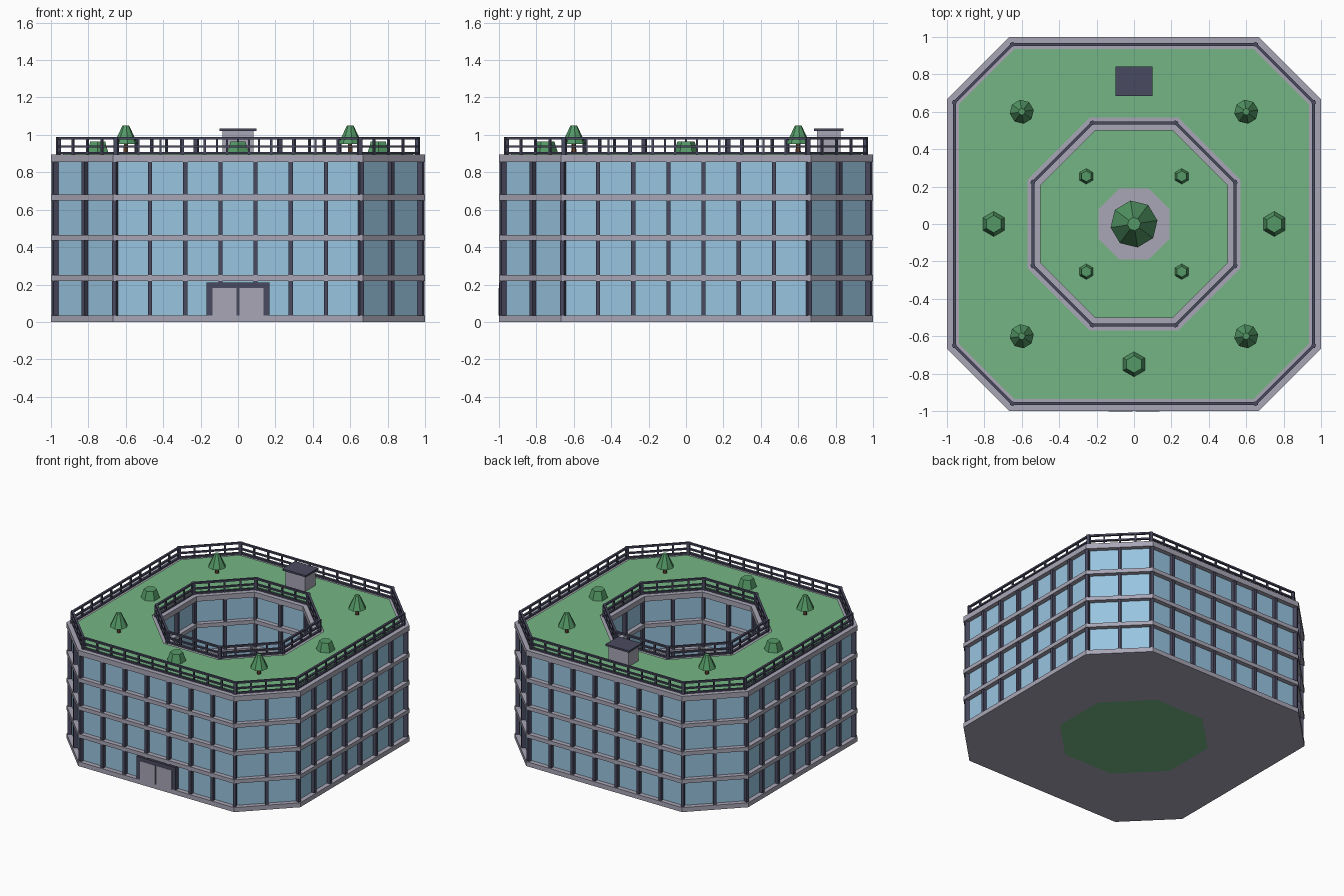
import bpy, bmesh, math
from mathutils import Matrix, Vector

if "Cube" in bpy.data.objects:
    bpy.data.objects.remove(bpy.data.objects["Cube"])


def material(name, rgb):
    m = bpy.data.materials.new(name)
    lin = [c / 12.92 if c <= 0.04045 else ((c + 0.055) / 1.055) ** 2.4 for c in rgb]
    m.diffuse_color = (*lin, 1)
    m.use_nodes = True
    m.node_tree.nodes["Principled BSDF"].inputs["Base Color"].default_value = m.diffuse_color
    return m


CONCRETE = material("pale concrete", (0.66, 0.65, 0.71))
GLASS = material("blue glass", (0.60, 0.77, 0.88))
METAL = material("dark metal", (0.29, 0.29, 0.38))
GRASS = material("grass", (0.46, 0.71, 0.52))
LEAF = material("leaf green", (0.33, 0.60, 0.40))
TRUNK = material("trunk brown", (0.40, 0.28, 0.20))


def finish(name, bm, mat):
    bmesh.ops.recalc_face_normals(bm, faces=bm.faces)
    me = bpy.data.meshes.new(name)
    bm.to_mesh(me)
    bm.free()
    me.materials.append(mat)
    ob = bpy.data.objects.new(name, me)
    bpy.context.collection.objects.link(ob)
    return ob


def octagon(h, c):
    return [(h, -c), (h, c), (c, h), (-c, h), (-h, c), (-h, -c), (-c, -h), (c, -h)]


def outer(d):
    """Outer outline moved inward by d."""
    return octagon(1 - d, 0.667 - d * 0.414)


def inner(h):
    """Regular courtyard outline with half width h."""
    return octagon(h, h * 0.4142)


def add_ring(bm, out, inn, z0, z1):
    loops = [[bm.verts.new((x, y, z)) for x, y in pts]
             for pts, z in ((out, z0), (out, z1), (inn, z1), (inn, z0))]
    for a, b in zip(loops, loops[1:] + loops[:1]):
        for i in range(8):
            j = (i + 1) % 8
            bm.faces.new((a[i], a[j], b[j], b[i]))


def add_box(bm, centre, size, angle=0):
    mat = (Matrix.Translation(centre) @ Matrix.Rotation(angle, 4, 'Z')
           @ Matrix.Diagonal((*size, 1)))
    bmesh.ops.create_cube(bm, size=1, matrix=mat)


def box(name, centre, size, mat):
    bm = bmesh.new()
    add_box(bm, centre, size)
    return finish(name, bm, mat)


def along(pts, bays):
    """Evenly spaced points and wall angles; bays alternate by side."""
    for i in range(8):
        a, b = Vector(pts[i]), Vector(pts[(i + 1) % 8])
        n = bays[i % 2]
        for k in range(n):
            p = a.lerp(b, k / n)
            ang = math.atan2(b.y - a.y, b.x - a.x)
            yield p, ang - math.pi / 8 if k == 0 else ang, k == 0


def cone(name, x, y, z0, z1, r0, r1, sides, mat, turn=0):
    bm = bmesh.new()
    bmesh.ops.create_cone(bm, cap_ends=True, segments=sides, radius1=r0, radius2=r1, depth=z1 - z0,
                          matrix=Matrix.Translation((x, y, (z0 + z1) / 2)) @ Matrix.Rotation(turn, 4, 'Z'))
    return finish(name, bm, mat)


# Floor slabs and glass storeys
slabs = [(0, 0.035), (0.22, 0.25), (0.435, 0.465), (0.65, 0.68), (0.855, 0.895)]
bm = bmesh.new()
for z0, z1 in slabs:
    add_ring(bm, outer(0), inner(0.5), z0, z1)
finish("floor_slabs", bm, CONCRETE)

bm = bmesh.new()
bars = bmesh.new()
for (_, z0), (z1, _) in zip(slabs, slabs[1:]):
    add_ring(bm, outer(0.035), inner(0.535), z0, z1)
    # Window bars on the street and courtyard walls
    for pts, bays in ((outer(0.022), (7, 2)), (inner(0.522), (2, 2))):
        for p, ang, _ in along(pts, bays):
            add_box(bars, (p.x, p.y, (z0 + z1) / 2), (0.022, 0.03, z1 - z0), ang)
finish("glass_walls", bm, GLASS)
finish("window_bars", bars, METAL)

# Roof lawn
bm = bmesh.new()
add_ring(bm, outer(0.065), inner(0.57), 0.89, 0.9)
finish("roof_lawn", bm, GRASS)

# Railings around the roof edge and the courtyard opening
for name, line, lo, hi, bays in (
        ("outer_railing", outer(0.04), outer(0.032), outer(0.048), (11, 4)),
        ("inner_railing", inner(0.54), inner(0.548), inner(0.532), (4, 4))):
    bm = bmesh.new()
    for z0, z1 in ((0.897, 0.908), (0.932, 0.943), (0.975, 0.988)):
        add_ring(bm, lo, hi, z0, z1)
    for p, ang, corner in along(line, bays):
        w = 0.022 if corner else 0.012
        add_box(bm, (p.x, p.y, 0.94), (w, w, 0.096), ang)
    finish(name, bm, METAL)

# Courtyard lawn and plaza
for name, h, z0, z1, mat in (("courtyard_lawn", 0.502, 0, 0.03, GRASS),
                             ("plaza", 0.19, 0.025, 0.038, CONCRETE)):
    r = h / math.cos(math.pi / 8)
    cone(name, 0, 0, z0, z1, r, r, 8, mat, math.pi / 8)

# Entrance
box("door_frame", (0, -0.978, 0.1225), (0.335, 0.044, 0.175), METAL)
for s in (-1, 1):
    box("door_leaf", (s * 0.071, -1.0, 0.108), (0.128, 0.006, 0.147), CONCRETE)

# Stair hut
box("hut_body", (0, 0.763, 0.957), (0.168, 0.124, 0.13), CONCRETE)
box("hut_roof", (0, 0.763, 1.027), (0.2, 0.156, 0.014), METAL)


# Trees and shrubs
def tree(x, y, z, s):
    cone("trunk", x, y, z, z + 0.06 * s, 0.014 * s, 0.012 * s, 6, TRUNK)
    cone("tree_crown", x, y, z + 0.05 * s, z + 0.15 * s, 0.065 * s, 0.018 * s, 8, LEAF, 0.15)


def shrub(x, y, z, s):
    cone("shrub", x, y, z, z + 0.065 * s, 0.067 * s, 0.046 * s, 6, LEAF)


for sx in (-1, 1):
    for sy in (-1, 1):
        tree(sx * 0.6, sy * 0.6, 0.9, 1)
        shrub(sx * 0.255, sy * 0.255, 0.03, 0.62)
    shrub(sx * 0.75, 0, 0.9, 1)
shrub(0, -0.75, 0.9, 1)
tree(0, 0, 0.038, 1.95)
